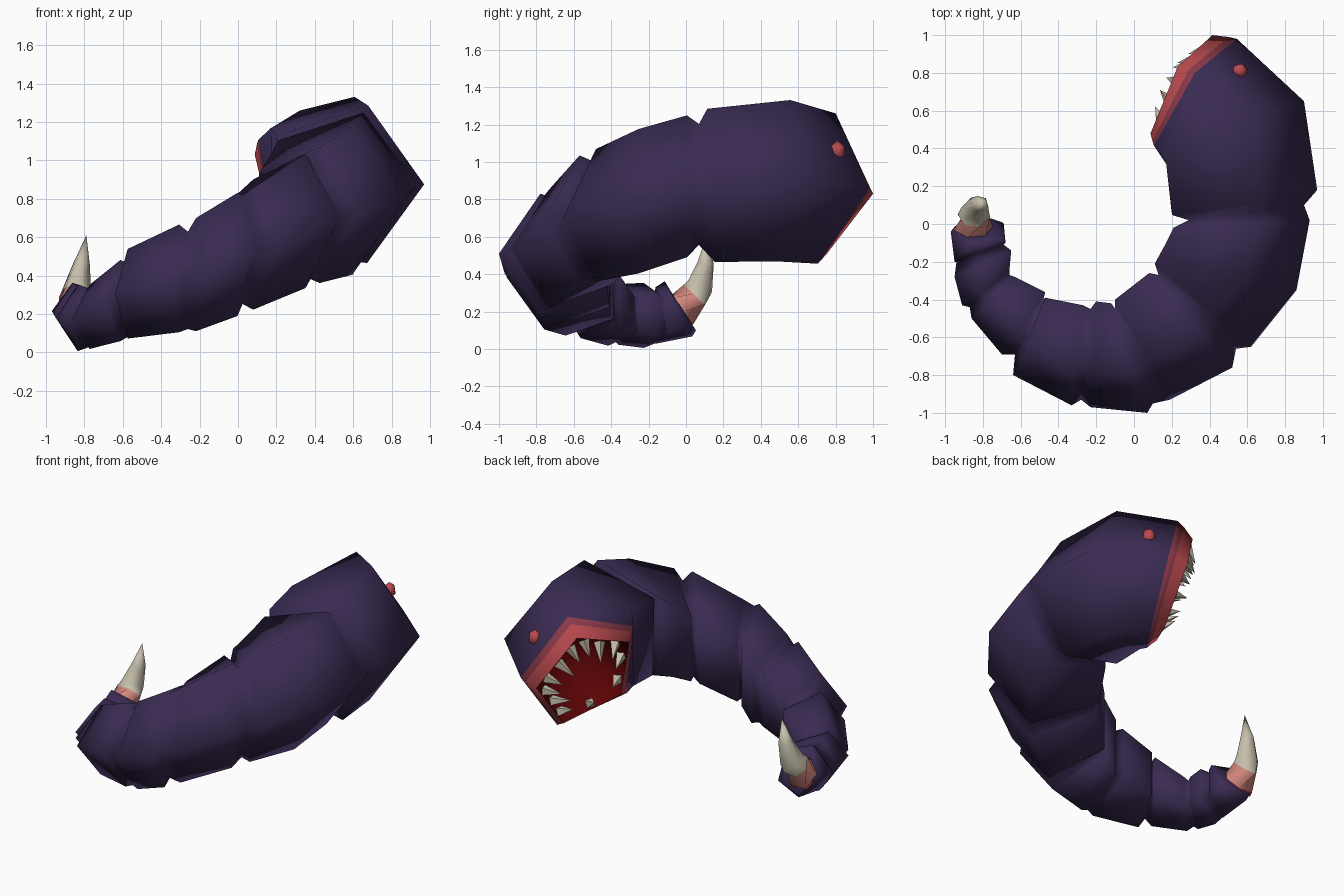
import bpy
import bmesh
import math
from mathutils import Vector

cube = bpy.data.objects.get("Cube")
if cube:
    bpy.data.objects.remove(cube)

UP = Vector((0, 0, 1))
SIDES = 5


def material(name, color):
    mat = bpy.data.materials.new(name)
    mat.use_nodes = True
    mat.diffuse_color = (*color, 1)
    mat.node_tree.nodes["Principled BSDF"].inputs["Base Color"].default_value = (*color, 1)
    return mat


PURPLE = material("purple skin", (0.042, 0.024, 0.085))
LIP_DARK = material("dark lip", (0.25, 0.04, 0.065))
LIP = material("red lip", (0.5, 0.07, 0.078))
THROAT = material("throat red", (0.11, 0.001, 0.0015))
BONE = material("bone", (0.56, 0.52, 0.41))
PINK = material("pink stinger base", (0.63, 0.235, 0.2))


def frame(ox, oy, ix, iy):
    """Outward direction, headward direction and width of a body ring."""
    u = Vector((ox - ix, oy - iy, 0))
    width = u.length
    u.normalize()
    return u, UP.cross(u), width


def body_ring(ox, oy, ix, iy, z, lean=0.0, tall=1.0):
    """Pentagon with one corner on the outside and a flat edge on the inside."""
    u, t, width = frame(ox, oy, ix, iy)
    radius = width / (1 + math.cos(math.pi / SIDES))
    v = UP * tall + t * lean
    center = Vector((ox, oy, z)) - u * radius
    angles = [math.tau * i / SIDES for i in range(SIDES)]
    return [center + (u * math.cos(a) + v * math.sin(a)) * radius for a in angles]


def circle(center, radius, axis, sides):
    d = Vector(axis).normalized()
    u = d.orthogonal().normalized()
    v = d.cross(u)
    angles = [math.tau * i / sides for i in range(sides)]
    return [Vector(center) + (u * math.cos(a) + v * math.sin(a)) * radius for a in angles]


def loft(name, rings, mats, bands=(), tip=None, cap=False, inward=False, smooth=True):
    """Skin a row of rings; bands gives the material of the first strips, the rest use slot 0."""
    bm = bmesh.new()
    rows = [[bm.verts.new(p) for p in ring] for ring in rings]
    n = len(rows[0])
    for k, (a, b) in enumerate(zip(rows, rows[1:])):
        for i in range(n):
            j = (i + 1) % n
            face = bm.faces.new((a[i], a[j], b[j], b[i]))
            face.material_index = bands[k] if k < len(bands) else 0
    last = rows[-1]
    if tip is not None:
        point = bm.verts.new(tip)
        for i in range(n):
            bm.faces.new((last[i], last[(i + 1) % n], point))
    if cap:
        bm.faces.new(last)
    for face in bm.faces:
        face.smooth = smooth
    if inward:
        bmesh.ops.reverse_faces(bm, faces=bm.faces[:])
    return finish(name, bm, mats)


def finish(name, bm, mats):
    mesh = bpy.data.meshes.new(name)
    bm.to_mesh(mesh)
    bm.free()
    for mat in mats:
        mesh.materials.append(mat)
    obj = bpy.data.objects.new(name, mesh)
    bpy.context.collection.objects.link(obj)
    return obj


# Each ring: outer x, y, inner x, y, height, optional lean toward the head and stretch
rim = (0.415, 1.00, 0.135, 0.455, 0.83, 0.27)
head = [
    rim,
    (0.50, 0.99, 0.145, 0.41, 0.85, 0.25, 1.05),
    (0.545, 0.98, 0.15, 0.385, 0.858, 0.23, 1.07),
    (0.90, 0.65, 0.18, 0.31, 0.90, 0.1, 1.03),
    (0.97, 0.18, 0.20, 0.06, 0.875, -0.05),
]

# Narrow necks between segments, head to tail
necks = [
    (0.90, 0.10, 0.29, 0.02, 0.88),
    (0.54, -0.66, 0.13, -0.27, 0.69),
    (0.10, -0.95, -0.10, -0.45, 0.535),
    (-0.28, -0.93, -0.23, -0.45, 0.375),
    (-0.63, -0.69, -0.48, -0.40, 0.275),
    (-0.87, -0.44, -0.66, -0.27, 0.18),
    (-0.94, -0.20, -0.69, -0.11, 0.17),
]

# Wide rings of each bulging segment
bulges = [
    [(0.93, 0.02, 0.21, -0.02, 0.87), (0.86, -0.35, 0.17, -0.10, 0.79),
     (0.62, -0.65, 0.11, -0.21, 0.715)],
    [(0.52, -0.76, 0.08, -0.26, 0.685), (0.19, -0.93, -0.10, -0.40, 0.54)],
    [(0.07, -1.00, -0.12, -0.42, 0.51), (-0.23, -0.97, -0.20, -0.41, 0.405)],
    [(-0.33, -0.96, -0.27, -0.43, 0.385), (-0.64, -0.80, -0.47, -0.39, 0.305)],
    [(-0.70, -0.69, -0.47, -0.36, 0.27), (-0.86, -0.50, -0.63, -0.28, 0.185)],
    [(-0.91, -0.43, -0.66, -0.25, 0.185), (-0.95, -0.28, -0.65, -0.14, 0.18)],
    [(-0.95, -0.20, -0.68, -0.10, 0.18), (-0.97, -0.04, -0.69, -0.04, 0.215, 0.5)],
]
tail_end = (-0.95, -0.015, -0.75, -0.015, 0.205, 0.65)

# Head and ringed body in one skin, with two lip bands at the mouth
rows = list(head)
for neck, wide in zip(necks, bulges):
    rows += [neck, *wide]
rows.append(tail_end)
loft("body", [body_ring(*r) for r in rows], [PURPLE, LIP_DARK, LIP], bands=(2, 1), cap=True)

# Throat
rim_points = body_ring(*rim)
mouth_center = sum(rim_points, Vector()) / SIDES
ahead = frame(*rim[:4])[1]
ahead = (ahead - UP * rim[5]).normalized()


def throat_ring(scale, depth):
    return [mouth_center.lerp(p, scale) - ahead * depth for p in rim_points]


loft("throat", [rim_points, throat_ring(0.9, 0.1), throat_ring(0.6, 0.27)], [THROAT],
     tip=mouth_center - ahead * 0.36, inward=True)

# Teeth around the mouth, fewer toward the inner side
for side, count in enumerate((3, 3, 2, 1, 3)):
    for k in range(count):
        edge = rim_points[side].lerp(rim_points[(side + 1) % SIDES], (k + 0.5) / count)
        inward = (mouth_center - edge).normalized()
        root = edge + inward * 0.03 - ahead * 0.025
        aim = (inward * 0.68 + ahead * 0.73).normalized()
        length = 0.14 if k == 1 else 0.12
        loft(f"tooth_{side + 1}_{k + 1}", [circle(root, 0.036, aim, 4)], [BONE],
             tip=root + aim * length, smooth=False)

# Eye, a slightly flattened bead set in the skin
bm = bmesh.new()
bmesh.ops.create_icosphere(bm, subdivisions=1, radius=0.055)
bmesh.ops.scale(bm, vec=(0.8, 0.8, 1), verts=bm.verts[:])
bmesh.ops.translate(bm, vec=(0.56, 0.81, 1.06), verts=bm.verts[:])
for face in bm.faces:
    face.smooth = True
finish("eye", bm, [LIP])

# Stinger: red seam, pink base and curved horn
stinger = [
    circle((-0.85, -0.04, 0.19), 0.106, (0, 0.78, 0.62), 6),
    circle((-0.85, -0.02, 0.21), 0.104, (0, 0.78, 0.62), 6),
    circle((-0.848, 0.045, 0.29), 0.086, (0, 0.7, 0.72), 6),
    circle((-0.84, 0.075, 0.335), 0.075, (0.05, 0.45, 0.9), 6),
    circle((-0.815, 0.105, 0.46), 0.045, (0.15, 0.15, 1), 6),
]
loft("stinger", stinger, [BONE, PINK, LIP], bands=(2, 1), tip=Vector((-0.79, 0.11, 0.61)))
